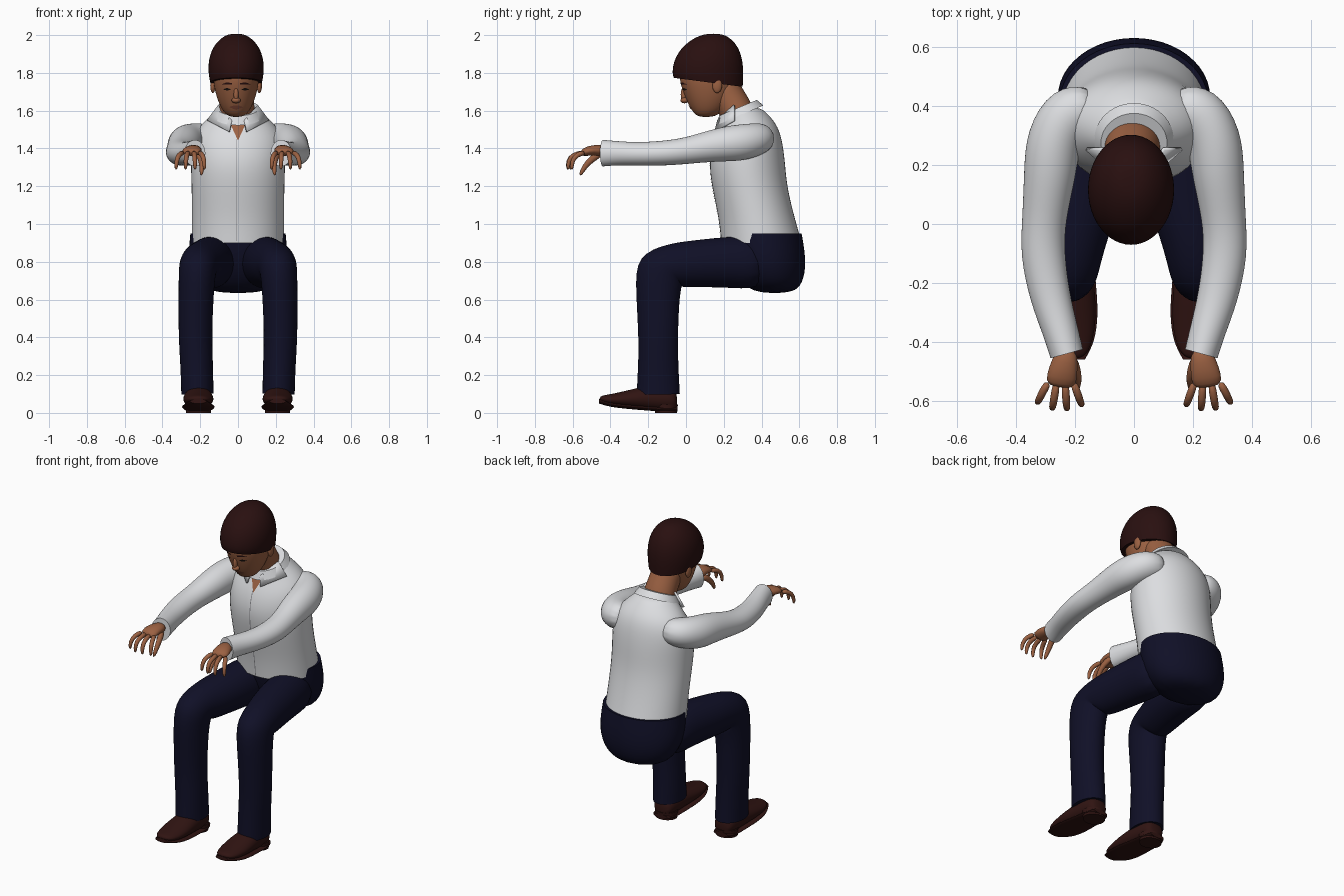
import bpy
import bmesh
from math import cos, sin, pi
from mathutils import Vector

if "Cube" in bpy.data.objects:
    bpy.data.objects.remove(bpy.data.objects["Cube"])

SIDES = 12
X, Y, Z = Vector((1, 0, 0)), Vector((0, 1, 0)), Vector((0, 0, 1))


def material(name, color):
    mat = bpy.data.materials.new(name)
    mat.use_nodes = True
    mat.diffuse_color = (*color, 1)
    bsdf = mat.node_tree.nodes["Principled BSDF"]
    bsdf.inputs["Base Color"].default_value = (*color, 1)
    bsdf.inputs["Roughness"].default_value = 0.8
    return mat


SHIRT = material("white cotton", (0.72, 0.73, 0.75))
SEAM = material("grey seam", (0.25, 0.25, 0.27))
SKIN = material("brown skin", (0.33, 0.12, 0.055))
LIPS = material("lip brown", (0.20, 0.06, 0.035))
HAIR = material("dark brown hair", (0.022, 0.005, 0.005))
PANTS = material("navy cloth", (0.005, 0.005, 0.02))
SHOES = material("brown leather", (0.03, 0.007, 0.006))
EYE = material("eye black", (0.008, 0.005, 0.004))


def finish(name, bm, mat, mirror=False, levels=0):
    bmesh.ops.recalc_face_normals(bm, faces=bm.faces)
    for face in bm.faces:
        face.smooth = True
    mesh = bpy.data.meshes.new(name)
    bm.to_mesh(mesh)
    bm.free()
    mesh.materials.append(mat)
    obj = bpy.data.objects.new(name, mesh)
    bpy.context.collection.objects.link(obj)
    if mirror:
        mod = obj.modifiers.new("Mirror", 'MIRROR')
        mod.use_mirror_merge = False
    if levels:
        mod = obj.modifiers.new("Smooth", 'SUBSURF')
        mod.levels = mod.render_levels = levels
    return obj


def add_loft(bm, rings, axis=None, tilt=0, hard=(False, False)):
    """Skin ellipses (x, y, z, side radius, up radius) set along a path."""
    crease = bm.edges.layers.float.get("crease_edge") or bm.edges.layers.float.new("crease_edge")
    points = [Vector(r[:3]) for r in rings]
    grow = 6 / (4 + 2 * cos(2 * pi / SIDES))
    loops = []
    for i, (p, ring) in enumerate(zip(points, rings)):
        t = axis or (points[min(i + 1, len(points) - 1)] - points[max(i - 1, 0)]).normalized()
        side = (X - t * X.dot(t)).normalized()
        up = t.cross(side)
        loop = []
        for k in range(SIDES):
            a = 2 * pi * k / SIDES
            off = side * (cos(a) * ring[3] * grow) + up * (sin(a) * ring[4] * grow)
            slope = tilt if i == 0 or tilt > 0 else 0
            loop.append(bm.verts.new(p + off + Z * off.y * slope))
        loops.append(loop)
    for a, b in zip(loops, loops[1:]):
        for k in range(SIDES):
            n = (k + 1) % SIDES
            bm.faces.new((a[k], a[n], b[n], b[k]))
    for loop, sharp in ((loops[0], hard[0]), (loops[-1], hard[1])):
        cap = bm.faces.new(loop)
        if sharp:
            for edge in cap.edges:
                edge[crease] = 1
                edge.smooth = False


def loft(name, mat, rings, mirror=False, levels=2, **kw):
    bm = bmesh.new()
    add_loft(bm, rings, **kw)
    return finish(name, bm, mat, mirror, levels)


def upright(name, mat, rings, x=0, **kw):
    """Loft of level ellipses (y, z, x radius, y radius)."""
    return loft(name, mat, [(x, *r) for r in rings], axis=Z, **kw)


def blob(name, mat, center, size, mirror=False):
    bm = bmesh.new()
    bmesh.ops.create_uvsphere(bm, u_segments=16, v_segments=10, radius=1)
    bmesh.ops.scale(bm, vec=size, verts=bm.verts)
    bmesh.ops.translate(bm, vec=center, verts=bm.verts)
    return finish(name, bm, mat, mirror)


def plate(name, mat, outline, target, mirror=False):
    """Flat (x, z) outline pressed onto the front of another part."""
    bm = bmesh.new()
    bm.faces.new([bm.verts.new((x, -0.5, z)) for x, z in outline])
    bmesh.ops.triangulate(bm, faces=bm.faces)
    for _ in range(3):
        bmesh.ops.subdivide_edges(bm, edges=bm.edges, cuts=1, use_grid_fill=True)
    obj = finish(name, bm, mat, mirror)
    wrap = obj.modifiers.new("Press", 'SHRINKWRAP')
    wrap.target = target
    wrap.wrap_method = 'PROJECT'
    wrap.wrap_mode = 'ABOVE_SURFACE'
    wrap.use_project_y = True
    wrap.offset = 0.003
    return obj


# Shirt body
torso = upright("shirt_body", SHIRT, [
    (.40, .90, .245, .213), (.375, 1.03, .243, .20), (.335, 1.2, .245, .198),
    (.322, 1.33, .25, .202), (.33, 1.45, .245, .178), (.34, 1.53, .195, .14),
    (.315, 1.59, .125, .11), (.30, 1.62, .10, .09)], hard=(True, False))
plate("button_seam", SEAM, [(-.009, .91), (-.004, .91), (-.004, 1.45), (-.009, 1.45)], torso)
plate("open_neck", SKIN, [(0, 1.44), (.05, 1.55), (0, 1.575), (-.05, 1.55)], torso)

# Sleeves
loft("sleeves", SHIRT, [
    (.12, .41, 1.46, .07, .07), (.22, .385, 1.45, .10, .085),
    (.275, .29, 1.43, .095, .098), (.285, .17, 1.42, .088, .088),
    (.305, .02, 1.39, .073, .07), (.312, -.10, 1.375, .075, .066),
    (.285, -.25, 1.37, .068, .061), (.25, -.36, 1.375, .06, .063),
    (.228, -.44, 1.375, .057, .07)], mirror=True, hard=(False, True))

# Collar band and folded flaps
upright("collar_band", SHIRT, [(.285, 1.575, .135, .125), (.275, 1.615, .112, .10)],
        tilt=.42, hard=(True, True))
bm = bmesh.new()
bm.faces.new([bm.verts.new(p) for p in (
    (.105, .25, 1.63), (.165, .25, 1.55), (.05, .15, 1.49), (.035, .165, 1.55))])
flaps = finish("collar_flaps", bm, SHIRT, mirror=True)
flaps.modifiers.new("Thick", 'SOLIDIFY').thickness = 0.012

# Trousers
upright("trouser_seat", PANTS, [
    (.47, .63, .15, .11), (.452, .71, .235, .175), (.432, .82, .265, .203),
    (.412, .95, .252, .20)], hard=(False, True))
loft("trouser_legs", PANTS, [
    (.13, .43, .79, .12, .14), (.145, .25, .80, .125, .137), (.18, .05, .79, .12, .123),
    (.205, -.07, .782, .105, .118), (.215, -.14, .765, .098, .145),
    (.222, -.15, .64, .093, .115), (.227, -.147, .40, .088, .103),
    (.218, -.147, .25, .086, .106), (.215, -.147, .10, .085, .114)],
    mirror=True, hard=(False, True))

# Shoes with soles and heels
last = [(-.045, .06, .045, .045), (-.08, .075, .068, .07), (-.20, .08, .074, .066),
        (-.30, .073, .083, .048), (-.40, .068, .072, .03), (-.46, .075, .04, .016)]
loft("shoe_uppers", SHOES, [(.21, *r) for r in last], mirror=True, axis=-Y)
loft("shoe_soles", SHOES, [(.21, y, z - rz * .85, rx * 1.08, .012) for y, z, rx, rz in last],
     mirror=True, axis=-Y, hard=(True, True))
upright("shoe_heels", SHOES, [(-.105, 0, .066, .058), (-.105, .045, .068, .062)],
        x=.21, mirror=True, hard=(True, True))

# Neck and head
loft("neck", SKIN, [(-.005, .285, 1.54, .10, .09), (-.005, .265, 1.61, .093, .088),
                    (-.01, .21, 1.69, .088, .088), (-.01, .18, 1.76, .088, .09)])
HX = -.01
head = upright("head", SKIN, [
    (.105, 1.565, .035, .04), (.115, 1.595, .07, .082), (.122, 1.66, .10, .122),
    (.12, 1.73, .117, .146), (.115, 1.80, .125, .155), (.115, 1.90, .09, .11)], x=HX)
upright("hair", HAIR, [
    (.118, 1.75, .137, .182), (.115, 1.80, .147, .189), (.118, 1.87, .146, .181),
    (.128, 1.94, .122, .148), (.14, 1.99, .075, .09), (.145, 2.008, .03, .035)],
    x=HX, tilt=-.13, hard=(True, False))
blob("nose_bridge", SKIN, (HX, -.012, 1.685), (.013, .016, .04))
blob("nose_tip", SKIN, (HX, -.008, 1.655), (.024, .021, .016))
for s, word in ((1, "left"), (-1, "right")):
    blob(word + "_ear", SKIN, (HX + s * .123, .165, 1.735), (.014, .026, .042))

    def face_plate(part, mat, outline):
        plate(word + part, mat, [(HX + s * x, z) for x, z in outline], head)

    face_plate("_eye", EYE, [(.025, 1.713), (.045, 1.707), (.068, 1.713), (.047, 1.722)])
    face_plate("_brow", HAIR, [(.02, 1.738), (.075, 1.74), (.05, 1.75), (.02, 1.747)])
plate("mouth", LIPS, [(HX + x, z) for x, z in (
    (-.036, 1.62), (0, 1.606), (.036, 1.62), (.012, 1.629), (-.012, 1.629))], head)

# Hands with curled fingers
bm = bmesh.new()
add_loft(bm, [(.225, -.42, 1.385, .034, .03), (.235, -.47, 1.392, .044, .029),
              (.245, -.52, 1.388, .053, .025), (.25, -.555, 1.372, .046, .018)])
for i in range(4):
    x = .206 + .028 * i
    fan = (i - 1.3) * .014
    reach = (.0, .014, .012, -.008)[i]
    add_loft(bm, [(x, -.535, 1.378, .014, .015), (x + fan, -.585 - reach, 1.368, .013, .013),
                  (x + fan * 1.5, -.612 - reach, 1.335, .012, .012),
                  (x + fan * 1.6, -.612 - reach, 1.285, .008, .008)])
add_loft(bm, [(.212, -.45, 1.375, .018, .02), (.194, -.50, 1.345, .016, .018),
              (.19, -.54, 1.30, .013, .014), (.195, -.562, 1.255, .008, .008)])
finish("hands", bm, SKIN, mirror=True, levels=1)
